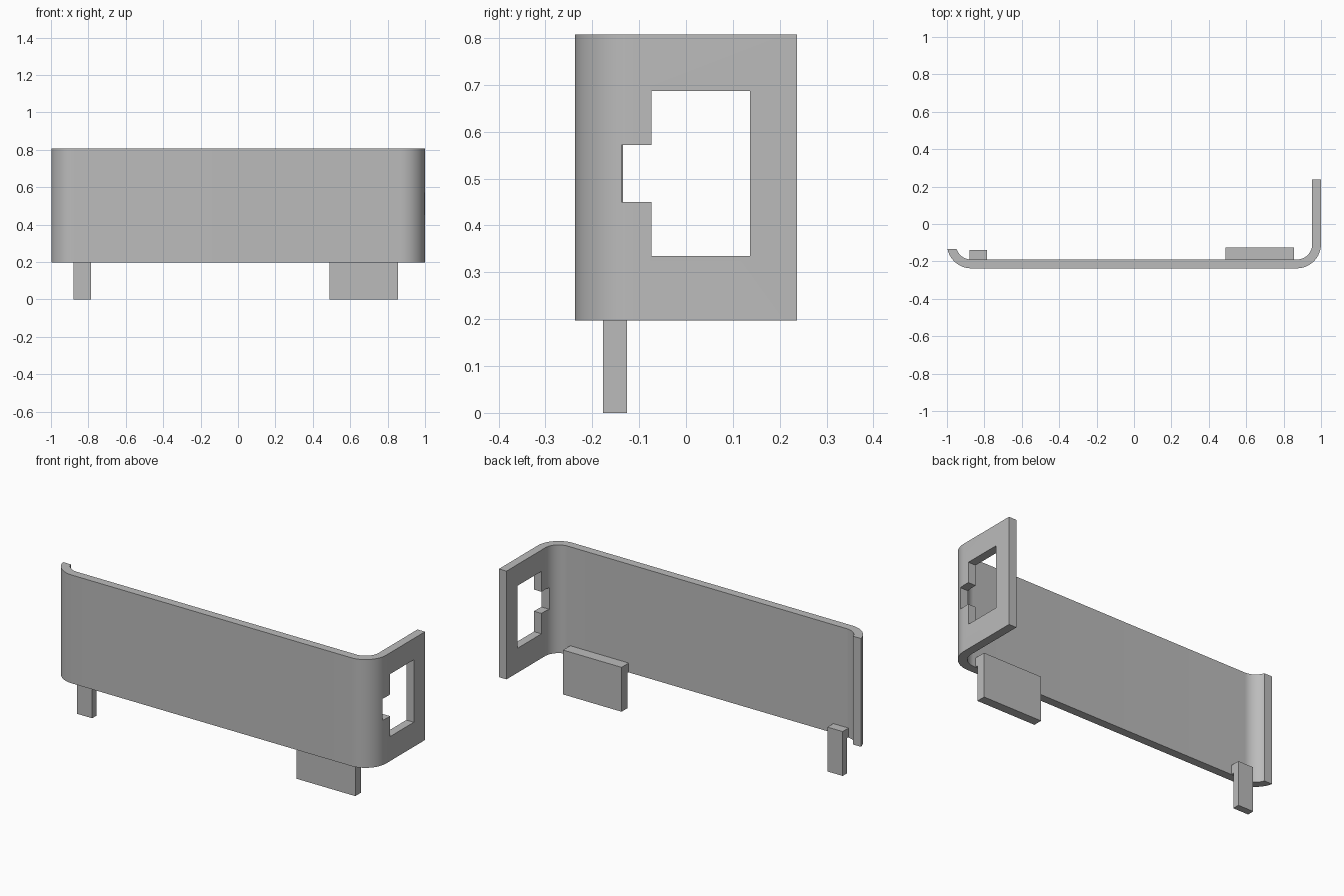
import bpy, bmesh
from math import cos, sin, asin, pi
from mathutils import Vector

cube = bpy.data.objects.get("Cube")
if cube:
    bpy.data.objects.remove(cube, do_unlink=True)

grey = bpy.data.materials.new("plain grey")
grey.use_nodes = True
grey.diffuse_color = (0.5, 0.5, 0.5, 1)
grey.node_tree.nodes["Principled BSDF"].inputs["Base Color"].default_value = (0.5, 0.5, 0.5, 1)


def prism(name, outline, direction):
    """Extrude a closed outline into a solid object."""
    bm = bmesh.new()
    face = bm.faces.new([bm.verts.new(p) for p in outline])
    new = bmesh.ops.extrude_face_region(bm, geom=[face])["geom"]
    moved = [v for v in new if isinstance(v, bmesh.types.BMVert)]
    bmesh.ops.translate(bm, verts=moved, vec=Vector(direction))
    bmesh.ops.recalc_face_normals(bm, faces=bm.faces)
    mesh = bpy.data.meshes.new(name)
    bm.to_mesh(mesh)
    bm.free()
    mesh.materials.append(grey)
    obj = bpy.data.objects.new(name, mesh)
    bpy.context.collection.objects.link(obj)
    return obj


BOTTOM, TOP = 0.197, 0.807
FRONT, BACK = -0.237, 0.237
R_OUT, R_IN = 0.13, 0.083
CX, CY = 1 - R_OUT, FRONT + R_OUT
LIP_Y = -0.134
STEPS = 16


def bend(side, radius, start, end):
    """Quarter-turn points around one rounded corner, at the panel's base."""
    angles = [start + (end - start) * i / STEPS for i in range(STEPS + 1)]
    return [(side * CX + radius * cos(a), CY + radius * sin(a), BOTTOM) for a in angles]


# Bent sheet: short curled lip, long front and side flange
lip_out = pi + asin((CY - LIP_Y) / R_OUT)
lip_in = pi + asin((CY - LIP_Y) / R_IN)
outline = bend(-1, R_OUT, lip_out, 1.5 * pi) + bend(1, R_OUT, 1.5 * pi, 2 * pi)
outline += [(1, BACK, BOTTOM), (CX + R_IN, BACK, BOTTOM)]
outline += bend(1, R_IN, 2 * pi, 1.5 * pi) + bend(-1, R_IN, 1.5 * pi, lip_in)
panel = prism("bent_panel", outline, (0, 0, TOP - BOTTOM))

# Window with a notch reaching into the bend
window = [(-0.074, 0.335), (0.137, 0.335), (0.137, 0.687), (-0.074, 0.687),
          (-0.074, 0.572), (-0.138, 0.572), (-0.138, 0.45), (-0.074, 0.45)]
cutter = prism("window_cutter", [(0.8, y, z) for y, z in window], (0.4, 0, 0))
cutter.hide_render = True
cut = panel.modifiers.new("window", "BOOLEAN")
cut.operation = "DIFFERENCE"
cut.solver = "EXACT"
cut.object = cutter
bpy.context.view_layer.objects.active = panel
panel.select_set(True)
bpy.ops.object.modifier_apply(modifier=cut.name)
bpy.data.objects.remove(cutter, do_unlink=True)
bpy.ops.object.select_all(action="DESELECT")
panel.select_set(True)
bpy.context.view_layer.objects.active = panel
bpy.ops.object.shade_smooth_by_angle(angle=pi / 6)

# Hanging tabs, joined to the sheet above its lower edge
for name, x0, x1, back in [("left_tab", 0.49, 0.855, -0.126),
                           ("right_tab", -0.88, -0.785, -0.138)]:
    section = [(-0.177, 0), (back, 0), (back, 0.25), (-0.192, 0.25),
               (-0.192, BOTTOM + 0.002), (-0.177, BOTTOM + 0.002)]
    prism(name, [(x0, y, z) for y, z in section], (x1 - x0, 0, 0))
